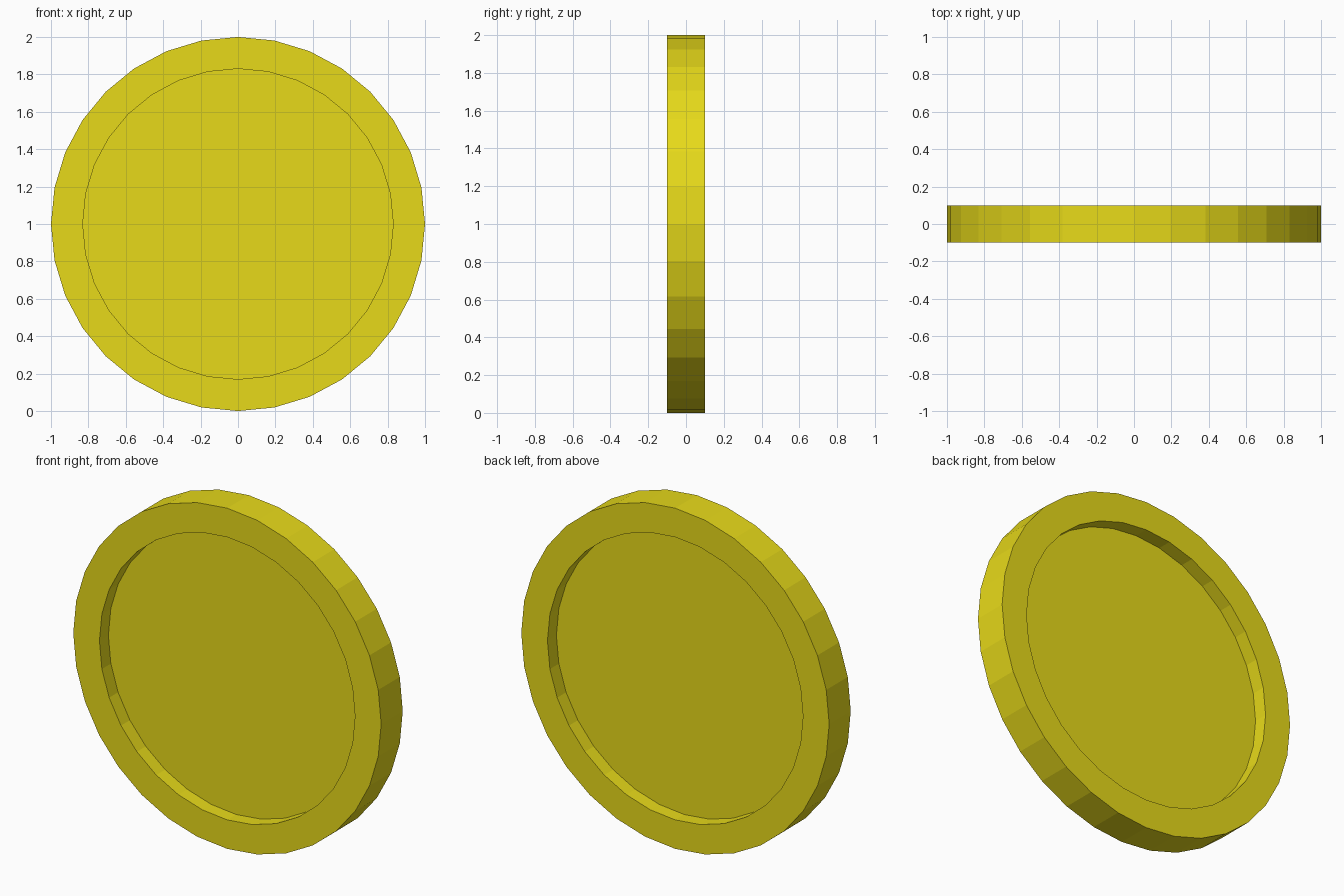
import bpy, bmesh
from math import cos, sin, pi

if "Cube" in bpy.data.objects:
    bpy.data.objects.remove(bpy.data.objects["Cube"])

SIDES = 32
# half profile of the coin: (radius, y), front floor -> rim -> back floor
PROFILE = [(0.83, -0.017), (0.83, -0.1), (1.0, -0.1),
           (1.0, 0.1), (0.83, 0.1), (0.83, 0.017)]

bm = bmesh.new()
rings = [[bm.verts.new((r * cos(2 * pi * i / SIDES), y, 1 + r * sin(2 * pi * i / SIDES)))
          for i in range(SIDES)] for r, y in PROFILE]

# rim walls
for a, b in zip(rings, rings[1:]):
    for i in range(SIDES):
        j = (i + 1) % SIDES
        bm.faces.new((a[i], a[j], b[j], b[i]))

# recessed front and back faces
bm.faces.new(rings[0])
bm.faces.new(rings[-1])
bmesh.ops.recalc_face_normals(bm, faces=bm.faces)

mesh = bpy.data.meshes.new("coin")
bm.to_mesh(mesh)
bm.free()
coin = bpy.data.objects.new("coin", mesh)
bpy.context.collection.objects.link(coin)

# yellow gold colour
gold = bpy.data.materials.new("gold")
gold.diffuse_color = (0.8, 0.7, 0.01, 1)
gold.use_nodes = True
gold.node_tree.nodes["Principled BSDF"].inputs["Base Color"].default_value = gold.diffuse_color
mesh.materials.append(gold)
